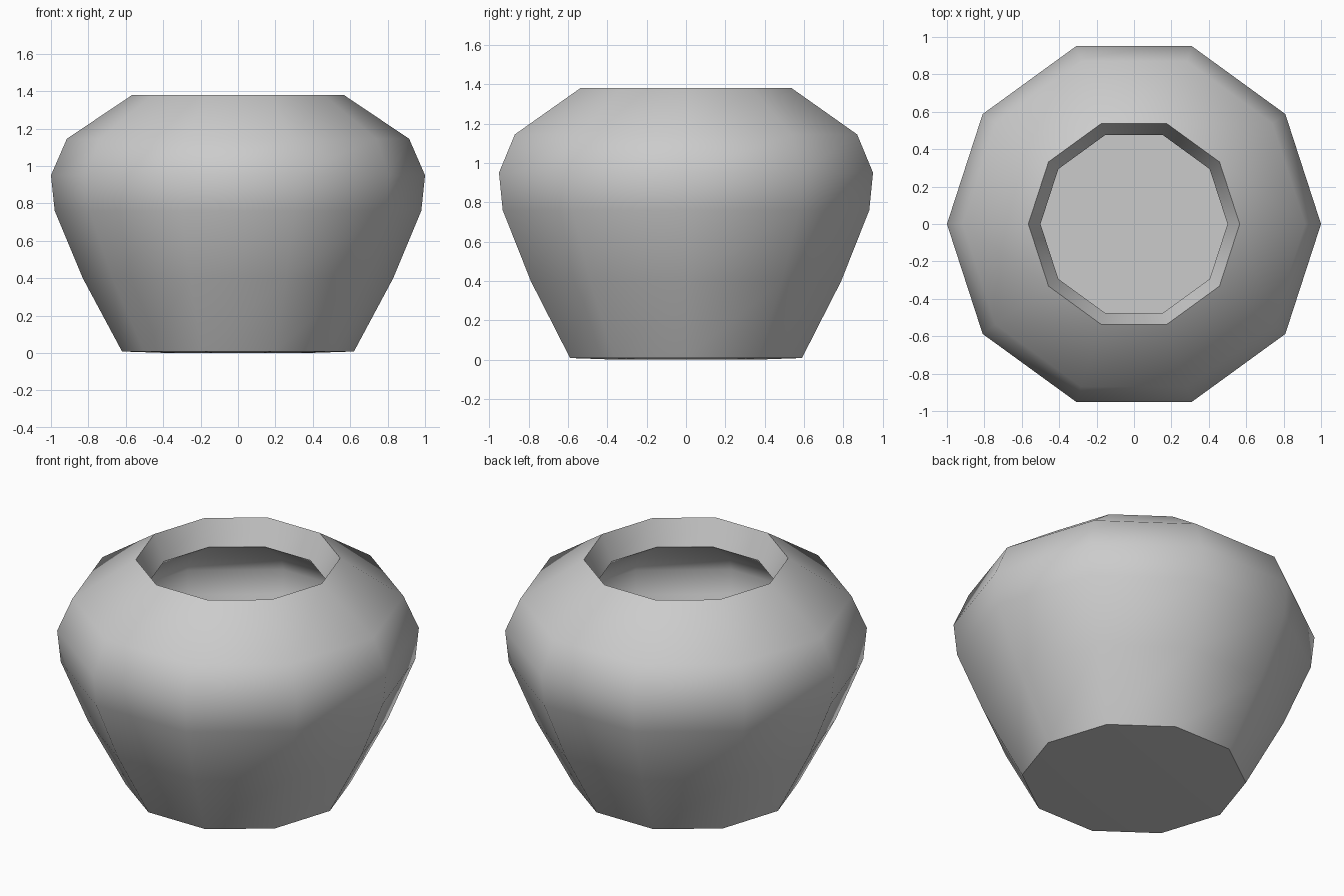
import bpy, bmesh, math

if "Cube" in bpy.data.objects:
    bpy.data.objects.remove(bpy.data.objects["Cube"])

SIDES = 10

# Lathe profile (radius, height): underside, outer wall, rim lip, inner wall, floor
profile = [
    (0.38, 0.0), (0.62, 0.008), (0.83, 0.40), (0.98, 0.76), (1.0, 0.95),
    (0.915, 1.145), (0.565, 1.38),
    (0.50, 1.23), (0.82, 1.02), (0.86, 0.93), (0.84, 0.79), (0.69, 0.46),
    (0.53, 0.15),
]

bm = bmesh.new()
rings = [[bm.verts.new((r * math.cos(2 * math.pi * i / SIDES),
                        r * math.sin(2 * math.pi * i / SIDES), z))
          for i in range(SIDES)] for r, z in profile]

# Walls between neighbouring rings
for a, b in zip(rings, rings[1:]):
    for i in range(SIDES):
        j = (i + 1) % SIDES
        bm.faces.new((a[i], a[j], b[j], b[i]))

# Base and inner floor
bm.faces.new(rings[0][::-1])
bm.faces.new(rings[-1])
bmesh.ops.recalc_face_normals(bm, faces=bm.faces[:])

mesh = bpy.data.meshes.new("pot")
bm.to_mesh(mesh)
bm.free()
pot = bpy.data.objects.new("pot", mesh)
bpy.context.collection.objects.link(pot)

# Smooth body, crisp rim and base edges
bpy.context.view_layer.objects.active = pot
pot.select_set(True)
bpy.ops.object.shade_smooth_by_angle(angle=math.radians(40))
